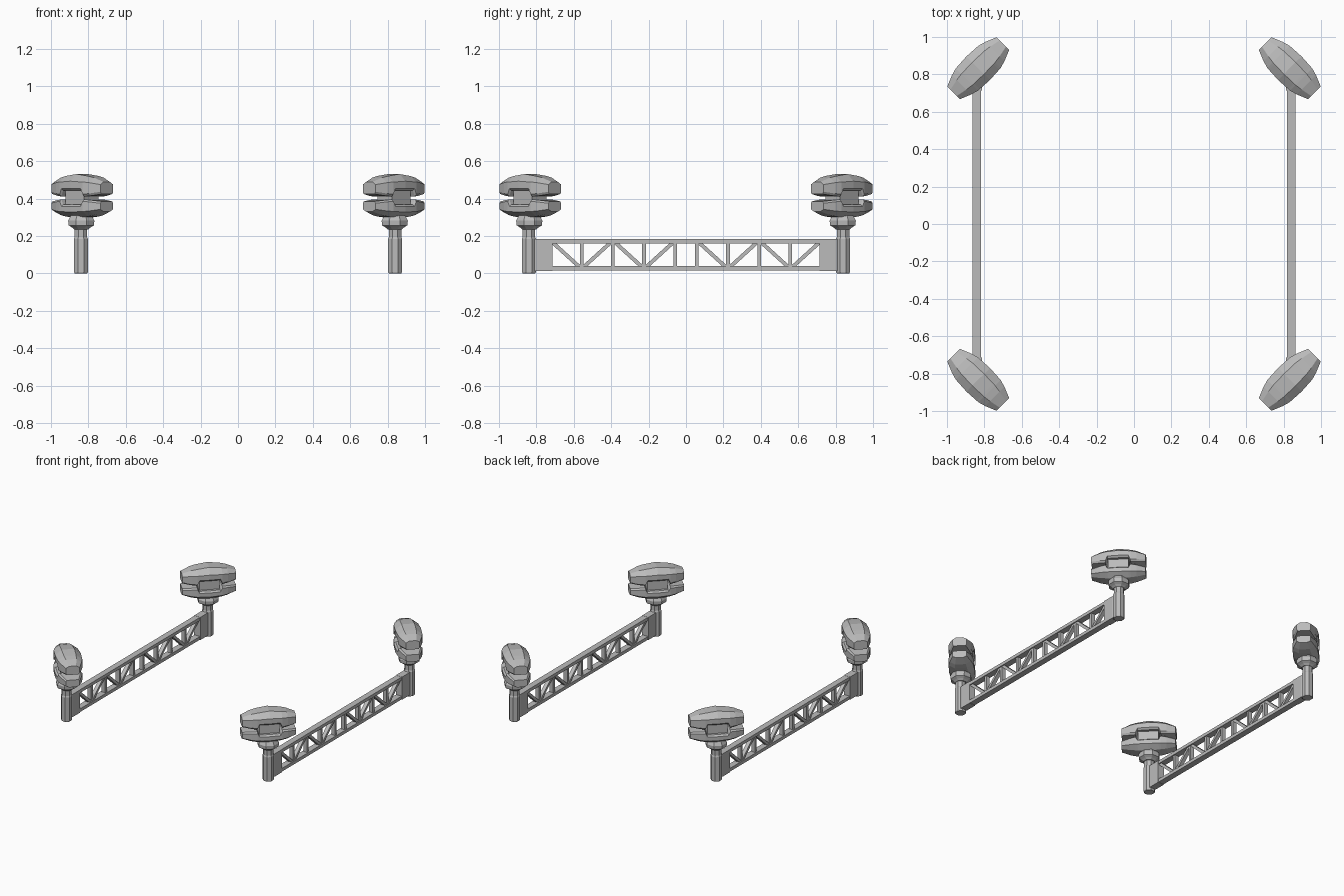
import bpy, bmesh, math
from mathutils import Matrix, Vector

if "Cube" in bpy.data.objects:
    bpy.data.objects.remove(bpy.data.objects["Cube"])

grey = bpy.data.materials.new("plain grey")
grey.use_nodes = True
grey.diffuse_color = (0.5, 0.5, 0.5, 1)
grey.node_tree.nodes["Principled BSDF"].inputs["Base Color"].default_value = (0.5, 0.5, 0.5, 1)


def finish(name, bm, matrix=None):
    if matrix:
        bm.transform(matrix)
    bmesh.ops.recalc_face_normals(bm, faces=bm.faces)
    mesh = bpy.data.meshes.new(name)
    bm.to_mesh(mesh)
    bm.free()
    mesh.materials.append(grey)
    obj = bpy.data.objects.new(name, mesh)
    bpy.context.collection.objects.link(obj)
    return obj


def loft(bm, rings):
    """Skin a list of equal-length point rings and cap both ends."""
    loops = [[bm.verts.new(p) for p in ring] for ring in rings]
    n = len(loops[0])
    for a, b in zip(loops, loops[1:]):
        for i in range(n):
            j = (i + 1) % n
            bm.faces.new((a[i], a[j], b[j], b[i]))
    bm.faces.new(loops[0])
    bm.faces.new(loops[-1])


def beam(bm, a, b, across, deep):
    """Add a rectangular bar between two points of the y-z plane."""
    a, b = Vector((0, *a)), Vector((0, *b))
    d = b - a
    m = (Matrix.Translation((a + b) / 2)
         @ Matrix.Rotation(math.atan2(d.z, d.y), 4, 'X')
         @ Matrix.Diagonal((across, d.length, deep, 1)))
    bmesh.ops.create_cube(bm, size=1, matrix=m)


# Jaw stations along its length: position, half width, gap height, shoulder, crown
HALF = [(0.186, 0.048, 0.015, 0.066, 0.080),
        (0.125, 0.073, 0.006, 0.076, 0.103),
        (0.086, 0.084, 0.002, 0.080, 0.111),
        (0.072, 0.085, 0.034, 0.080, 0.113)]
MIDDLE = (0, 0.089, 0.034, 0.084, 0.122)


def jaw(name, matrix, base, scale):
    stations = [(-s[0], *s[1:]) for s in HALF] + [MIDDLE] + HALF[::-1]
    rings = []
    for u, w, gap, shoulder, crown in stations:
        side = [(0.85 * w, gap), (w, gap + 0.012), (w, shoulder), (0.5 * w, crown)]
        outline = side + [(-v, h) for v, h in reversed(side)]
        rings.append([(v, u, base + scale * h) for v, h in outline])
    bm = bmesh.new()
    loft(bm, rings)
    finish(name, bm, matrix)


def turned(name, profile, x, y, sides=8):
    bm = bmesh.new()
    rings = []
    for r, z in profile:
        r /= math.cos(math.pi / sides)
        angles = [math.tau * (i + 0.5) / sides for i in range(sides)]
        rings.append([(x + r * math.cos(a), y + r * math.sin(a), z) for a in angles])
    loft(bm, rings)
    finish(name, bm)


POST = [(0.033, 0), (0.037, 0.006), (0.037, 0.185), (0.033, 0.195), (0.033, 0.238)]
COLLAR = [(0.037, 0.235), (0.05, 0.246), (0.068, 0.257), (0.07, 0.283), (0.055, 0.31)]

# Corner lamps: post, collar and two facing jaws around a core
for sx, x_name in ((1, "left"), (-1, "right")):
    for sy, y_name in ((-1, "front"), (1, "back")):
        tag = f"{y_name}_{x_name}"
        turned(f"post_{tag}", POST, sx * 0.84, sy * 0.84)
        turned(f"collar_{tag}", COLLAR, sx * 0.838, sy * 0.838)
        m = (Matrix.Translation((sx * 0.833, sy * 0.833, 0))
             @ Matrix.Rotation(math.atan2(sy, sx), 4, 'Z'))
        jaw(f"upper_jaw_{tag}", m, 0.409, 1)
        jaw(f"lower_jaw_{tag}", m, 0.397, -0.83)
        bm = bmesh.new()
        bmesh.ops.create_cube(bm, size=1, matrix=Matrix.Translation((0, 0, 0.403))
                              @ Matrix.Diagonal((0.11, 0.14, 0.09, 1)))
        finish(f"core_{tag}", bm, m)

        # Bracket joining the truss to the post
        bm = bmesh.new()
        ring = [(0.026, 0.715), (0.026, 0.80), (0.016, 0.835)]
        ring += [(-x, y) for x, y in reversed(ring)]
        loft(bm, [[(sx * 0.84 + x, sy * y, z) for x, y in ring] for z in (0.014, 0.185)])
        finish(f"bracket_{tag}", bm)

# Side trusses: two chords, uprights and zigzag braces
LOW, HIGH = 0.035, 0.165
UPRIGHTS = [0.057, 0.224, 0.391, 0.558, 0.725]
for sx, x_name in ((1, "left"), (-1, "right")):
    place = Matrix.Translation((sx * 0.84, 0, 0))
    bm = bmesh.new()
    for z in (0.028, 0.172):
        beam(bm, (-0.72, z), (0.72, z), 0.046, 0.024)
    finish(f"truss_chords_{x_name}", bm, place)
    bm = bmesh.new()
    for s in (-1, 1):
        for i, y in enumerate(UPRIGHTS[:-1]):
            beam(bm, (s * y, LOW), (s * y, HIGH), 0.03, 0.02)
            ends = (HIGH, LOW) if i % 2 == 0 else (LOW, HIGH)
            beam(bm, (s * (y + 0.012), ends[0]),
                 (s * (UPRIGHTS[i + 1] - 0.012), ends[1]), 0.028, 0.02)
    finish(f"truss_struts_{x_name}", bm, place)
